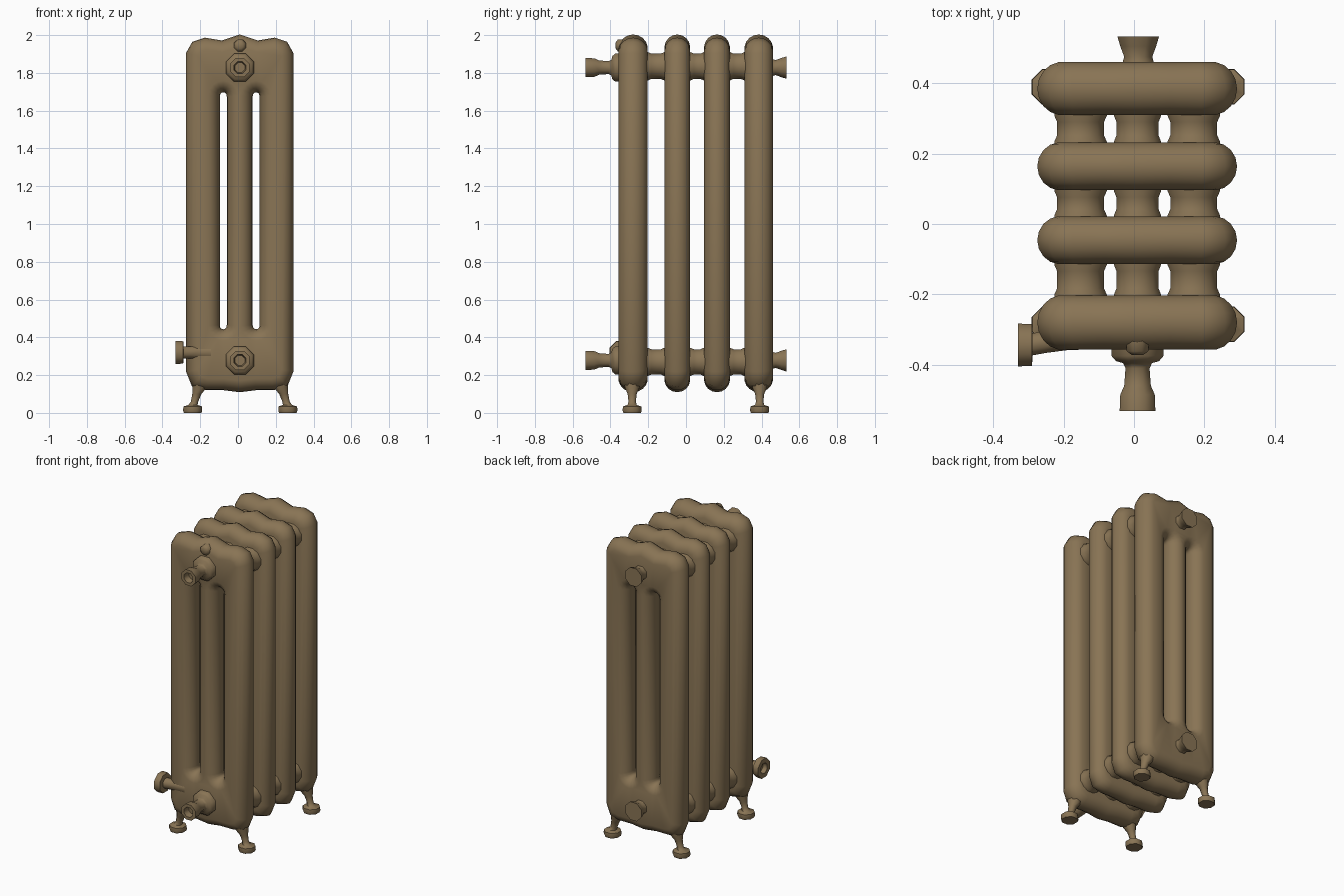
import bpy, bmesh, math
from mathutils import Vector

if "Cube" in bpy.data.objects:
    bpy.data.objects.remove(bpy.data.objects["Cube"])

iron = bpy.data.materials.new("bronze painted iron")
iron.diffuse_color = (0.25, 0.175, 0.09, 1)
iron.use_nodes = True
iron.node_tree.nodes["Principled BSDF"].inputs["Base Color"].default_value = iron.diffuse_color
CX = 0.009          # middle of the radiator body
D = 0.06            # rounding of the section edges


def finish(name, bm, angle=50):
    bmesh.ops.recalc_face_normals(bm, faces=bm.faces)
    me = bpy.data.meshes.new(name)
    bm.to_mesh(me)
    bm.free()
    me.materials.append(iron)
    ob = bpy.data.objects.new(name, me)
    bpy.context.collection.objects.link(ob)
    bpy.ops.object.select_all(action='DESELECT')
    ob.select_set(True)
    bpy.context.view_layer.objects.active = ob
    bpy.ops.object.shade_smooth_by_angle(angle=math.radians(angle))
    return ob


def turned(name, axis, rings, sides=8):
    """Turned part: rings of (centre, radius) facing along one axis."""
    u, v = {'x': ((0, 1, 0), (0, 0, 1)), 'y': ((1, 0, 0), (0, 0, 1)),
            'z': ((1, 0, 0), (0, 1, 0))}[axis]
    u, v = Vector(u), Vector(v)
    bm = bmesh.new()
    loops = []
    for c, r in rings:
        loop = []
        for i in range(sides):
            a = 2 * math.pi * (i + 0.5) / sides
            loop.append(bm.verts.new(Vector(c) + u * r * math.cos(a) + v * r * math.sin(a)))
        loops.append(loop)
    for a, b in zip(loops, loops[1:]):
        for i in range(sides):
            j = (i + 1) % sides
            bm.faces.new((a[i], a[j], b[j], b[i]))
    bm.faces.new(loops[0])
    bm.faces.new(loops[-1])
    return finish(name, bm)


def offset(loop, d):
    """Move a counter-clockwise outline outwards by d (mitred)."""
    out = []
    n = len(loop)
    for i in range(n):
        p, q, r = (Vector(loop[k % n]) for k in (i - 1, i, i + 1))
        e1, e2 = (q - p).normalized(), (r - q).normalized()
        n1, n2 = Vector((e1.y, -e1.x)), Vector((e2.y, -e2.x))
        out.append(q + (n1 + n2) * d / (1 + n1.dot(n2)))
    return out


def section(name, y, half):
    """Three-column section: outline and two slots with round edges."""
    right = [(0, .170), (.08, .18), (.17, .18), (.208, .19), (.224, .23),
             (.224, 1.89), (.21, 1.915), (.18, 1.925), (.09, 1.91), (0, 1.94)]
    outer = right + [(-x, z) for x, z in right[-2:0:-1]]
    loops = [(outer, 1)]
    for sx in (-.087, .087):
        slot = []
        for zc, start in ((1.68, 0), (.46, math.pi)):
            for k in range(9):
                a = start + math.pi * k / 8
                slot.append((sx + .0785 * math.cos(a), zc + .0785 * math.sin(a)))
        loops.append((slot, -1))
    bm = bmesh.new()
    steps = 8
    caps = [[], []]
    for loop, sign in loops:
        rings = []
        for s in range(steps + 1):
            t = math.pi * s / steps - math.pi / 2
            yy = D * math.sin(t) + (half - D) * (2 * s / steps - 1)
            pts = offset(loop, sign * D * math.cos(t))
            rings.append([bm.verts.new((CX + p.x, y + yy, p.y)) for p in pts])
        n = len(loop)
        for a, b in zip(rings, rings[1:]):
            for i in range(n):
                j = (i + 1) % n
                bm.faces.new((a[i], a[j], b[j], b[i]))
        for side, ring in ((0, rings[0]), (1, rings[-1])):
            caps[side] += [bm.edges.get((ring[i], ring[(i + 1) % n])) for i in range(n)]
    # flat front and back
    for edges in caps:
        bmesh.ops.triangle_fill(bm, edges=edges, use_beauty=True)
    return finish(name, bm, 60)


# four sections, the end ones a little deeper
for i, (y, half) in enumerate(((-.28, .077), (-.046, .068), (.164, .068), (.385, .075))):
    section(f"section_{i + 1}", y, half)

# connectors in the gaps, top and bottom, flared at both ends
for i, (a, b) in enumerate(((-.205, -.112), (.02, .098), (.23, .312))):
    for level, z in (("top", 1.835), ("bottom", .27)):
        for side, x, r in (("left", -.152, .069), ("centre", .01, .062), ("right", .17, .069)):
            rings = [(-.03, 1.12), (.004, 1.12), (.022, 1.0)]
            pts = [((x, a + d, z), r * k) for d, k in rings]
            pts += [((x, b - d, z), r * k) for d, k in reversed(rings)]
            turned(f"connector_{level}_{side}_{i + 1}", 'y', pts, 12)

# front nozzles with sockets, and rear plugs
for level, z in (("top", 1.828), ("bottom", .278)):
    prof = [(-.32, .082), (-.375, .08), (-.39, .066), (-.395, .045), (-.41, .037),
            (-.46, .041), (-.485, .053), (-.532, .055), (-.532, .034), (-.49, .028)]
    turned(f"front_nozzle_{level}", 'y', [((.01, y, z), r) for y, r in prof])
    prof = [(.42, .05), (.46, .048), (.475, .043), (.505, .055), (.533, .064)]
    turned(f"rear_plug_{level}", 'y', [((.012, y, z), r) for y, r in prof])

# air vent above the top nozzle
turned("air_vent", 'y', [((.01, -.33, 1.945), .036), ((.01, -.362, 1.945), .033),
                         ((.01, -.372, 1.945), .018)])

# side valve on the left, ring shaped end
turned("side_valve", 'x', [((-.12, -.31, .32), .05), ((-.19, -.318, .32), .044),
                           ((-.25, -.335, .32), .034), ((-.288, -.342, .32), .034),
                           ((-.29, -.344, .32), .064), ((-.33, -.344, .32), .066),
                           ((-.33, -.344, .32), .035), ((-.30, -.344, .32), .032)])

# splayed feet under the end sections
for end, y in (("front", -.285), ("back", .39)):
    for side, s in (("left", -1), ("right", 1)):
        prof = [(.252, 0, .05), (.252, .012, .055), (.252, .034, .053), (.25, .042, .026),
                (.242, .06, .021), (.23, .10, .026), (.215, .135, .042), (.205, .19, .05)]
        turned(f"foot_{end}_{side}", 'z',
               [((.012 + s * x, y, z), r) for x, z, r in prof])
